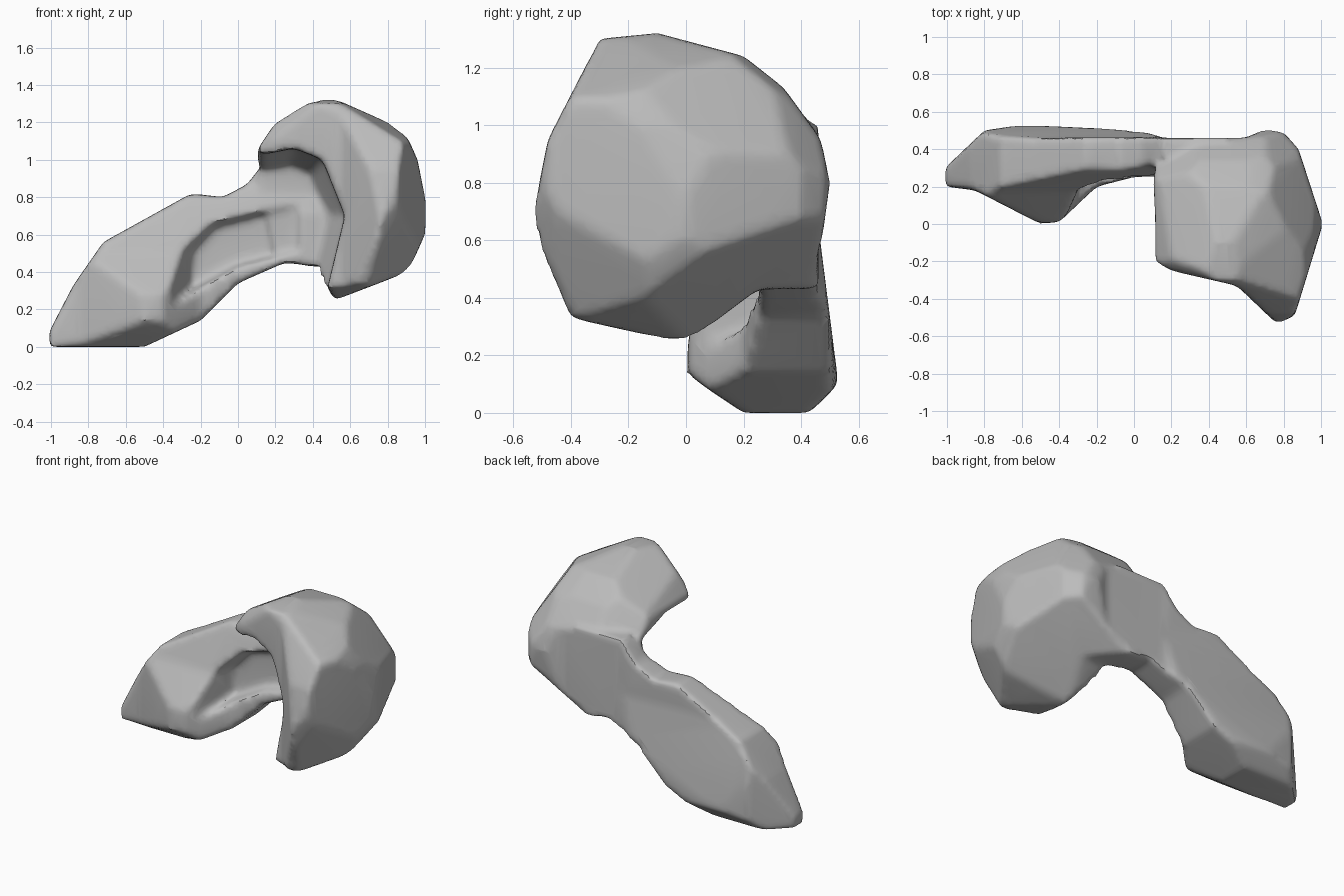
import bpy
import bmesh
from math import sin, cos, radians
from mathutils import Vector

if "Cube" in bpy.data.objects:
    bpy.data.objects.remove(bpy.data.objects["Cube"], do_unlink=True)

X, Y, Z = Vector((1, 0, 0)), Vector((0, 1, 0)), Vector((0, 0, 1))


def slanted_axes(turn, tilt):
    """Across and up directions of a plane turned about z and tilted back."""
    turn, tilt = radians(turn), radians(tilt)
    across = Vector((cos(turn), sin(turn), 0))
    forward = Z.cross(across)
    return across, Z * cos(tilt) + forward * sin(tilt)


def extruded_profile(name, across, up, points, near=-2, far=2, far_scale=1.0):
    """Closed solid made by sweeping a flat profile, optionally tapered."""
    depth = up.cross(across)
    mesh_builder = bmesh.new()
    centre_u = sum(p[0] for p in points) / len(points)
    centre_v = sum(p[1] for p in points) / len(points)
    near_ring, far_ring = [], []
    for u, v in points:
        near_ring.append(mesh_builder.verts.new(across * u + up * v + depth * near))
        far_u = centre_u + (u - centre_u) * far_scale
        far_v = centre_v + (v - centre_v) * far_scale
        far_ring.append(mesh_builder.verts.new(across * far_u + up * far_v + depth * far))
    mesh_builder.faces.new(near_ring)
    mesh_builder.faces.new(list(reversed(far_ring)))
    for i in range(len(points)):
        j = (i + 1) % len(points)
        mesh_builder.faces.new((near_ring[j], near_ring[i], far_ring[i], far_ring[j]))
    bmesh.ops.recalc_face_normals(mesh_builder, faces=mesh_builder.faces)
    mesh = bpy.data.meshes.new(name)
    mesh_builder.to_mesh(mesh)
    mesh_builder.free()
    solid = bpy.data.objects.new(name, mesh)
    bpy.context.collection.objects.link(solid)
    return solid


def apply_modifier(target, kind, **settings):
    modifier = target.modifiers.new(kind.title(), kind)
    for key, value in settings.items():
        setattr(modifier, key, value)
    bpy.context.view_layer.objects.active = target
    bpy.ops.object.modifier_apply(modifier=modifier.name)


def combine(target, tool, operation):
    """Apply a boolean and throw the tool away."""
    apply_modifier(target, "BOOLEAN", object=tool, operation=operation, solver="EXACT")
    bpy.data.objects.remove(tool, do_unlink=True)


def carved_solid(name, front, side, top):
    """Block carved by its front, side and top outlines."""
    solid = extruded_profile(name, X, Z, front)
    combine(solid, extruded_profile("side_outline", Y, Z, side), "INTERSECT")
    combine(solid, extruded_profile("top_outline", X, Y, top), "INTERSECT")
    return solid


def slice_off(mesh_builder, point, normal):
    """Remove everything beyond a plane and close the cut."""
    geometry = mesh_builder.verts[:] + mesh_builder.edges[:] + mesh_builder.faces[:]
    cut = bmesh.ops.bisect_plane(mesh_builder, geom=geometry, plane_co=point,
                                 plane_no=normal, clear_outer=True)
    rim = [e for e in cut["geom_cut"] if isinstance(e, bmesh.types.BMEdge)]
    bmesh.ops.holes_fill(mesh_builder, edges=rim, sides=0)


# Long sloping arm with a low ridge on its front
body = carved_solid(
    "hooked_body",
    front=[(-1.01, 0), (-1.01, .08), (-.88, .33), (-.72, .56), (-.25, .82), (-.08, .8),
           (.05, .87), (.15, 1), (.5, 1), (.5, .7), (.42, .43), (.25, .45), (0, .34),
           (-.2, .14), (-.5, 0)],
    side=[(.2, 0), (.43, 0), (.53, .1), (.46, .65), (.47, 1), (.36, 1), (.17, .5),
          (.01, .28), (0, .14), (.08, .08)],
    top=[(-1.01, .2), (-.85, .18), (-.5, 0), (-.4, .01), (-.2, .2), (0, .25), (.6, .25),
         (.6, .46), (.15, .46), (.05, .5), (-.6, .53), (-.8, .5), (-1.01, .3)],
)

# Scooped front of the arm, behind the ridge
scoop = extruded_profile(
    "arm_scoop_cutter", X, Z,
    [(-.42, .16), (-.4, .5), (-.2, .72), (.5, .9), (.5, .5), (0, .38)],
    near=-.1, far=.33, far_scale=.6,
)
combine(body, scoop, "DIFFERENCE")

# Large hooked head
head = carved_solid(
    "head",
    front=[(.1, 1.05), (.2, 1.2), (.37, 1.32), (.53, 1.32), (.89, 1.16), (.96, 1),
           (1.01, .75), (1, .6), (.91, .4), (.52, .25), (.4, .42), (.2, .5), (.11, .9)],
    side=[(-.4, .33), (-.54, .65), (-.48, .95), (-.3, 1.3), (-.1, 1.32), (.2, 1.24),
          (.34, 1.13), (.47, .95), (.5, .8), (.45, .43), (.25, .43), (0, .24)],
    top=[(.11, -.2), (.2, -.25), (.55, -.33), (.77, -.54), (.86, -.49), (1.01, 0),
         (.88, .4), (.8, .49), (.7, .51), (.6, .46), (.1, .46)],
)

# Worn slopes round the head: slope direction in degrees and distance from the base
slopes = {
    (37, 25): ((108, .91), (60, 1.2), (33, 1.165)),
    (217, 25): ((142, 1.3), (108, 1.43), (33, .62)),
    (143, -32): ((135, 1.47), (38, .69), (200, .675)),
}
worn = bmesh.new()
worn.from_mesh(head.data)
for (turn, tilt), cuts in slopes.items():
    across, up = slanted_axes(turn, tilt)
    for angle, distance in cuts:
        normal = across * cos(radians(angle)) + up * sin(radians(angle))
        slice_off(worn, normal * distance, normal)

# Slanted underside at the back, and the lower front corner
slice_off(worn, Vector((.52, 0, .25)), Vector((.11, .1, -.19)))
slice_off(worn, Vector((.7, -.42, .35)), Vector((.11, -.066, -.06)))
bmesh.ops.recalc_face_normals(worn, faces=worn.faces)
worn.to_mesh(head.data)
worn.free()

# Hollow under the hook: a straight mouth, then a narrowing back
hollow = [(-.2, 1.02), (.15, 1.03), (.3, 1.06), (.45, 1), (.57, .7), (.45, .2), (-.2, .2)]
for near, far, scale in ((-1, .05, 1), (.04, .29, .72)):
    cutter = extruded_profile("hollow_cutter", X, Z, hollow, near, far, scale)
    combine(head, cutter, "DIFFERENCE")
combine(body, head, "UNION")

# Soften into one worn surface
apply_modifier(body, "REMESH", mode="VOXEL", voxel_size=.02)
apply_modifier(body, "SMOOTH", factor=.5, iterations=10)
apply_modifier(body, "DECIMATE", ratio=.25)

# Plain grey finish
grey = bpy.data.materials.new("plain_grey")
grey.use_nodes = True
colour = (.5, .5, .5, 1)
grey.diffuse_color = colour
grey.node_tree.nodes["Principled BSDF"].inputs["Base Color"].default_value = colour
body.data.materials.clear()
body.data.materials.append(grey)

bpy.ops.object.select_all(action="DESELECT")
body.select_set(True)
bpy.context.view_layer.objects.active = body
bpy.ops.object.shade_smooth_by_angle(angle=.6)
